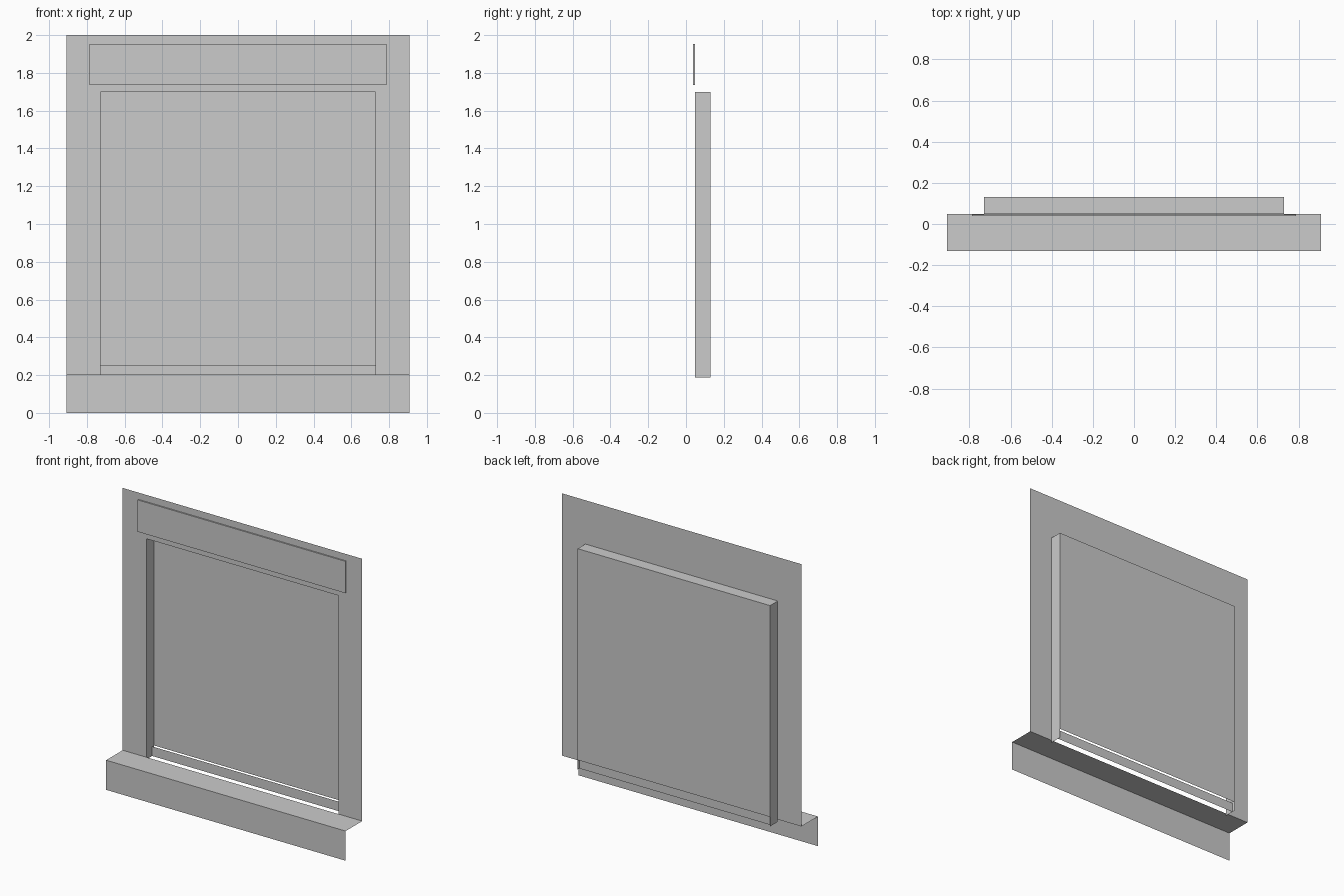
import bpy, bmesh

if "Cube" in bpy.data.objects:
    bpy.data.objects.remove(bpy.data.objects["Cube"])

WALL_Y, FRONT_Y, BACK_Y = 0.048, -0.131, 0.131   # wall plane, plinth front, recess back
HALF_W, OPEN_W = 0.908, 0.729                    # half widths of wall and opening
STEP_Z, SILL_Z, KICK_Z, HEAD_Z, TOP_Z = 0.203, 0.187, 0.252, 1.7, 2.0


def finish(name, bm):
    mesh = bpy.data.meshes.new(name)
    bm.to_mesh(mesh)
    bm.free()
    obj = bpy.data.objects.new(name, mesh)
    bpy.context.collection.objects.link(obj)
    return obj


def strip(name, x0, x1, profile):
    """Sweep an open (y, z) profile along x into an unclosed sheet."""
    bm = bmesh.new()
    left = [bm.verts.new((x0, y, z)) for y, z in profile]
    right = [bm.verts.new((x1, y, z)) for y, z in profile]
    for i in range(len(profile) - 1):
        bm.faces.new((left[i], right[i], right[i + 1], left[i + 1]))
    return finish(name, bm)


def arch(name, loops):
    """Bridge open (x, y, z) paths with quads."""
    bm = bmesh.new()
    a, b = [[bm.verts.new(p) for p in path] for path in loops]
    for i in range(len(a) - 1):
        bm.faces.new((a[i], a[i + 1], b[i + 1], b[i]))
    return finish(name, bm)


def portal(half, base, top, y):
    return [(-half, y, base), (-half, y, top), (half, y, top), (half, y, base)]


# Plinth: front face and ledge, open at the ends and underneath
strip("plinth", -HALF_W, HALF_W, [(FRONT_Y, 0), (FRONT_Y, STEP_Z), (WALL_Y, STEP_Z)])

# Wall sheet around the opening
arch("wall", [portal(HALF_W, STEP_Z, TOP_Z, WALL_Y), portal(OPEN_W, STEP_Z, HEAD_Z, WALL_Y)])

# Reveal: jambs and head of the recess
arch("reveal", [portal(OPEN_W, SILL_Z, HEAD_Z, WALL_Y), portal(OPEN_W, SILL_Z, HEAD_Z, BACK_Y)])

# Window pane at the back of the recess, with a kick board slightly forward
strip("window_pane", -OPEN_W, OPEN_W, [(BACK_Y, KICK_Z), (BACK_Y, HEAD_Z)])
strip("kick_board", -OPEN_W, OPEN_W, [(0.112, SILL_Z), (0.112, KICK_Z)])

# Shallow sign board above the opening
bpy.ops.mesh.primitive_cube_add(size=1, location=(0, 0.0425, 1.845))
sign = bpy.context.object
sign.name = "sign_board"
sign.scale = (1.574, 0.009, 0.218)
bpy.ops.object.transform_apply(location=False, rotation=False, scale=True)
